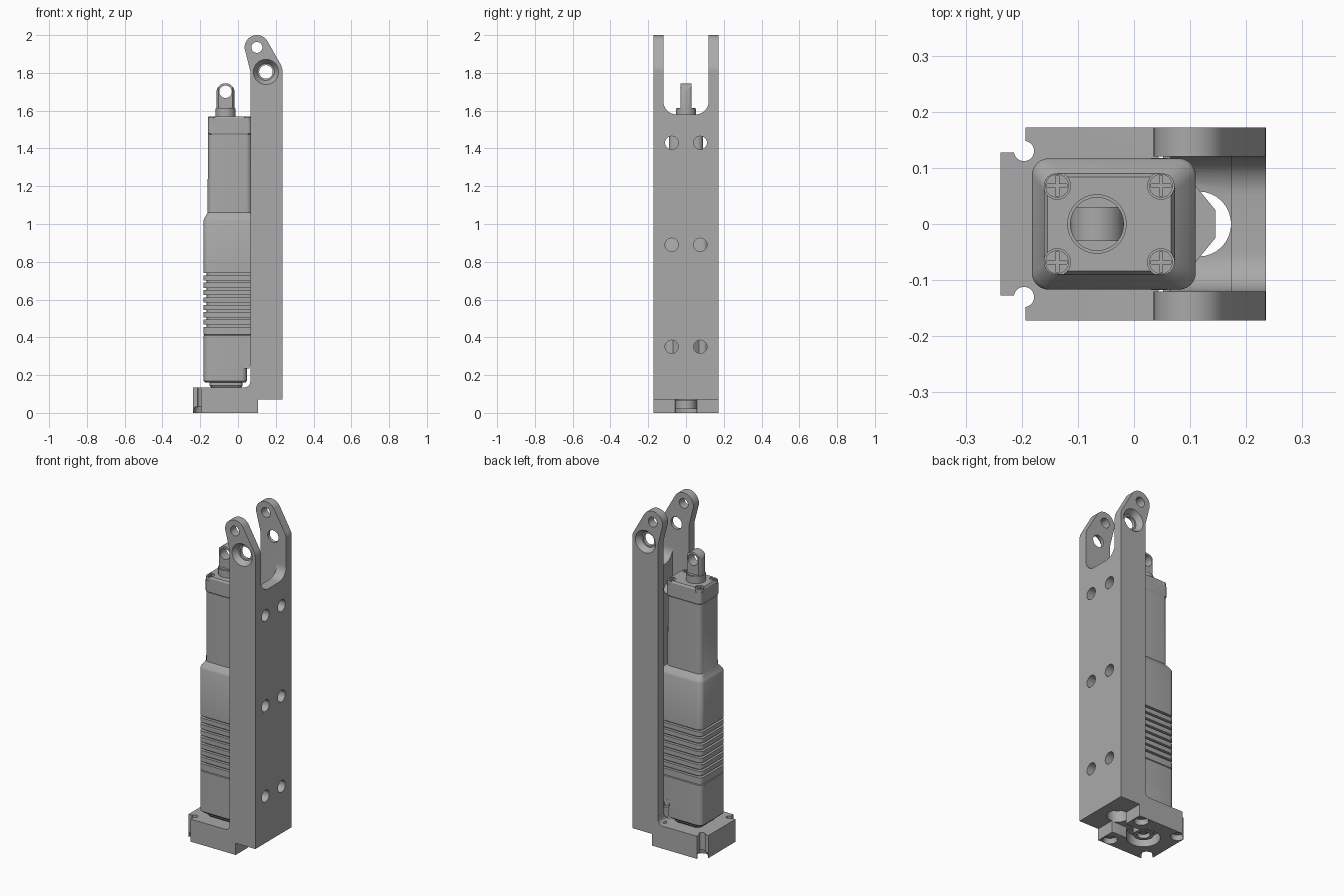
import bpy, bmesh
from math import sin, cos, pi, radians

if "Cube" in bpy.data.objects:
    bpy.data.objects.remove(bpy.data.objects["Cube"])

grey = bpy.data.materials.new("machined grey")
grey.use_nodes = True
COL = (0.4, 0.4, 0.4, 1)
grey.diffuse_color = COL
grey.node_tree.nodes["Principled BSDF"].inputs["Base Color"].default_value = COL


def finish(bm, name):
    bmesh.ops.recalc_face_normals(bm, faces=bm.faces)
    mesh = bpy.data.meshes.new(name)
    bm.to_mesh(mesh)
    bm.free()
    mesh.materials.append(grey)
    ob = bpy.data.objects.new(name, mesh)
    bpy.context.collection.objects.link(ob)
    return ob


def loft(name, rings):
    """Skin a stack of equal-length rings of 3D points and cap both ends."""
    bm = bmesh.new()
    rows = [[bm.verts.new(p) for p in ring] for ring in rings]
    n = len(rows[0])
    for a, b in zip(rows, rows[1:]):
        for i in range(n):
            bm.faces.new((a[i], a[(i + 1) % n], b[(i + 1) % n], b[i]))
    bm.faces.new(rows[0])
    bm.faces.new(rows[-1])
    return finish(bm, name)


def place(axis, u, v, w):
    return {"x": (w, u, v), "y": (u, w, v), "z": (u, v, w)}[axis]


def prism(name, pts, axis, a, b):
    return loft(name, [[place(axis, u, v, w) for u, v in pts] for w in (a, b)])


def arc(u, v, r, start, end, n=12):
    return [(u + r * cos(radians(start + (end - start) * i / n)),
             v + r * sin(radians(start + (end - start) * i / n))) for i in range(n + 1)]


def cone(name, u, v, axis, a, b, ra, rb, n=32):
    return loft(name, [[place(axis, *p, w) for p in arc(u, v, r, 0, 360, n)[:-1]]
                       for w, r in ((a, ra), (b, rb))])


def disc(name, u, v, axis, a, b, r):
    return cone(name, u, v, axis, a, b, r, r)


def box(name, x, y, z):
    return prism(name, [(x[0], y[0]), (x[1], y[0]), (x[1], y[1]), (x[0], y[1])], "z", *z)


def rounded(x0, x1, hy, r, n=6):
    return (arc(x1 - r, hy - r, r, 0, 90, n) + arc(x0 + r, hy - r, r, 90, 180, n)
            + arc(x0 + r, r - hy, r, 180, 270, n) + arc(x1 - r, r - hy, r, 270, 360, n))


def cut(ob, *cutters):
    bpy.context.view_layer.objects.active = ob
    for c in cutters:
        m = ob.modifiers.new("cut", "BOOLEAN")
        m.operation, m.solver, m.object = "DIFFERENCE", "EXACT", c
        bpy.ops.object.modifier_apply(modifier=m.name)
        bpy.data.objects.remove(c)


def u_slot(x0, x1, bottom):
    pts = arc(-0.05, bottom + 0.07, 0.07, 180, 270) + arc(0.05, bottom + 0.07, 0.07, 270, 360)
    return prism("slot_cutter", pts + [(0.12, 2.2), (-0.12, 2.2)], "x", x0, x1)


# Bracket: side profile with foot, post and rounded lug
profile = ([(-0.238, 0), (0.105, 0), (0.105, 0.07), (0.235, 0.07), (0.235, 1.79)]
           + arc(0.165, 1.81, 0.07, 0, 30, 4) + arc(0.1, 1.935, 0.065, 30, 200, 20)
           + [(0.065, 1.81)] + arc(0.035, 0.165, 0.03, 0, -90, 6) + [(-0.238, 0.135)])
bracket = prism("bracket", profile, "y", -0.172, 0.172)
bm = bmesh.new()
bm.from_mesh(bracket.data)
corners = [e for e in bm.edges if all(v.co.x < -0.23 for v in e.verts)
           and abs(e.verts[0].co.z - e.verts[1].co.z) > 0.1]
bmesh.ops.bevel(bm, geom=corners, offset=0.045, segments=8, affect="EDGES")
bm.to_mesh(bracket.data)
bm.free()

# Channel, fork opening and lug holes
cut(bracket, u_slot(0.034, 0.173, 0.135), u_slot(-0.1, 0.4, 1.58),
    disc("cutter", 0.1, 1.935, "y", -0.3, 0.3, 0.029),
    disc("cutter", 0.148, 1.805, "y", -0.3, 0.3, 0.036))
for s in (-1, 1):
    cut(bracket, cone("cutter", 0.148, 1.805, "y", s * 0.14, s * 0.174, 0.045, 0.068))
    for z in (0.35, 0.89, 1.43):
        cut(bracket, disc("cutter", s * 0.076, z, "x", 0.15, 0.3, 0.035))
    for x in (-0.196, 0.058):
        cut(bracket, disc("cutter", x, s * 0.13, "z", -0.1, 0.14, 0.018),
            cone("cutter", x, s * 0.13, "z", -0.001, 0.03, 0.04, 0.034))

# Underside recess, cable notch and floor opening
cut(bracket, disc("cutter", -0.066, 0, "z", -0.1, 0.06, 0.09),
    box("cutter", (-0.066, 0.2), (-0.055, 0.055), (-0.1, 0.065)),
    disc("cutter", 0.115, 0, "z", -0.1, 0.25, 0.058))
bush = disc("bottom_bush", -0.066, 0, "z", 0.02, 0.07, 0.055)
cut(bush, disc("cutter", -0.066, 0, "z", 0, 0.045, 0.035))
pin = disc("bottom_pin", -0.066, 0, "z", 0.03, 0.06, 0.015)

# Actuator housing: stepped body with cooling grooves
X0, X1, HY = -0.182, 0.11, 0.117
levels = [(0.16, X0 + 0.01, 0.04, HY - 0.01), (0.17, X0, 0.047, HY), (0.25, X0, 0.047, HY),
          (0.25, X0, X1, HY), (0.41, X0, X1, HY), (0.413, X0 + 0.004, X1 - 0.004, HY - 0.004),
          (0.416, X0, X1, HY)]
for i in range(8):
    z = 0.455 + i * 0.039
    levels += [(z, X0, X1, HY), (z, X0 + 0.016, X1 - 0.016, HY - 0.016),
               (z + 0.012, X0 + 0.016, X1 - 0.016, HY - 0.016), (z + 0.012, X0, X1, HY)]
levels += [(1.02, X0, X1, HY), (1.03, X0 + 0.004, X1 - 0.004, HY - 0.004),
           (1.06, -0.161, 0.073, 0.091), (1.475, -0.159, 0.071, 0.09)]
housing = loft("actuator_housing", [[(x, y, z) for x, y in rounded(a, b, h, 0.03)]
                                    for z, a, b, h in levels])
cap = loft("end_cap", [[(x, y, z) for x, y in rounded(-0.16 + d, 0.072 - d, 0.09 - d, 0.02)]
                       for z, d in ((1.475, 0.003), (1.48, 0), (1.56, 0), (1.57, 0.006))])

# Corner screws sunk in the end cap
screws = []
for x in (-0.137, 0.048):
    for y in (-0.068, 0.068):
        cut(cap, disc("cutter", x, y, "z", 1.545, 1.6, 0.024))
        screw = disc("cap_screw", x, y, "z", 1.54, 1.566, 0.021)
        cut(screw, box("cutter", (x - 0.018, x + 0.018), (y - 0.003, y + 0.003), (1.557, 1.6)),
            box("cutter", (x - 0.003, x + 0.003), (y - 0.018, y + 0.018), (1.557, 1.6)))
        screws.append(screw)

# Foot under the housing and cable outlet behind it
foot = loft("housing_foot", [[(x, y, z) for x, y in rounded(-0.15 + d, 0.025 - d, 0.09 - d, 0.025)]
                             for z, d in ((0.13, 0.01), (0.145, 0), (0.165, 0))])
outlet = prism("cable_outlet", [(0.1, -0.08), (0.145, -0.025), (0.145, 0.025), (0.1, 0.08)],
               "z", 0.25, 0.4)
clips = [box("side_clip", (0.03, 0.06), sorted((s * 0.085, s * 0.118)), (0.235, 0.27))
         for s in (-1, 1)]

# Rod with collar and eye
collar = disc("rod_collar", -0.066, 0, "z", 1.56, 1.612, 0.053)
eye = loft("rod_eye", [[(x, y, z) for x, y in arc(-0.066, 0, 0.048, 0, 360, 32)[:-1]]
                       for z in (1.6, 1.76)])
arch = arc(-0.066, 1.697, 0.048, 0, 180, 20)
outside = arch + [(-0.2, 1.697), (-0.2, 1.9), (0.1, 1.9), (0.1, 1.697)]
cut(eye, prism("cutter", outside, "y", -0.1, 0.1),
    disc("cutter", -0.066, 1.7, "y", -0.1, 0.1, 0.033),
    box("cutter", (-0.2, 0.1), (0.03, 0.1), (1.615, 1.9)),
    box("cutter", (-0.2, 0.1), (-0.1, -0.03), (1.615, 1.9)))

# Smooth shading with sharp edges kept
bpy.ops.object.select_all(action="DESELECT")
for ob in [bracket, bush, pin, housing, cap, foot, outlet, collar, eye] + screws + clips:
    ob.select_set(True)
bpy.context.view_layer.objects.active = bracket
bpy.ops.object.shade_smooth_by_angle(angle=radians(30))
